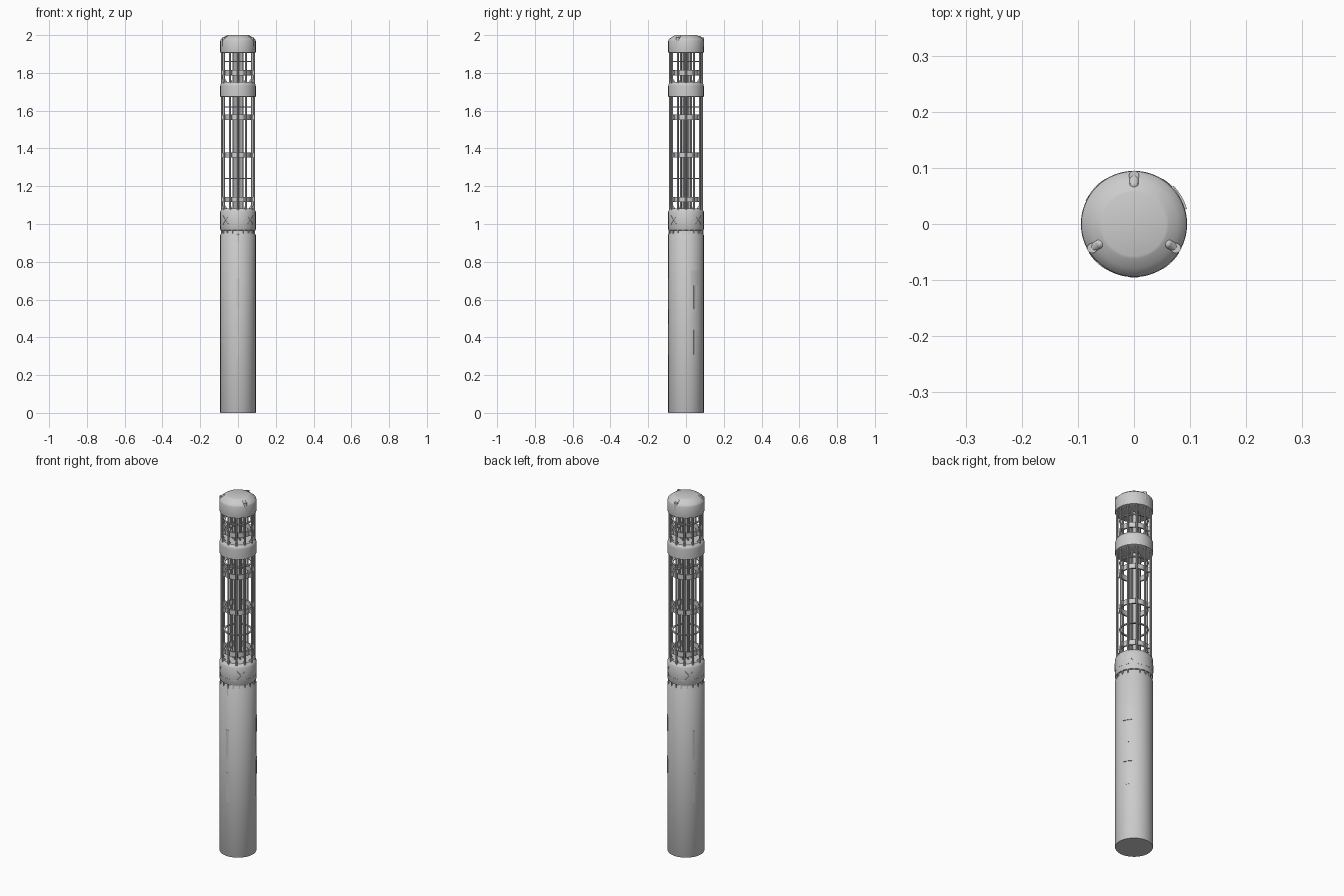
import bpy, bmesh
from math import sin, cos, pi, radians
from mathutils import Vector, Matrix

if "Cube" in bpy.data.objects:
    bpy.data.objects.remove(bpy.data.objects["Cube"])


def finish(name, bm, angle=35):
    bmesh.ops.recalc_face_normals(bm, faces=bm.faces)
    me = bpy.data.meshes.new(name)
    bm.to_mesh(me)
    bm.free()
    ob = bpy.data.objects.new(name, me)
    bpy.context.collection.objects.link(ob)
    bpy.ops.object.select_all(action='DESELECT')
    ob.select_set(True)
    bpy.context.view_layer.objects.active = ob
    bpy.ops.object.shade_smooth_by_angle(angle=radians(angle))
    return ob


def lathe(name, profile, n=64, closed=False):
    """Turn (radius, z) points about z; closed makes a hollow ring."""
    bm = bmesh.new()
    rings = [[bm.verts.new((r * cos(2 * pi * i / n), r * sin(2 * pi * i / n), z))
              for i in range(n)] for r, z in profile]
    pairs = list(zip(rings, rings[1:]))
    if closed:
        pairs.append((rings[-1], rings[0]))
    else:
        bm.faces.new(rings[0])
        bm.faces.new(rings[-1])
    for a, b in pairs:
        for i in range(n):
            j = (i + 1) % n
            bm.faces.new((a[i], a[j], b[j], b[i]))
    return finish(name, bm)


def add_rod(bm, p, q, r, seg=10):
    p, q = Vector(p), Vector(q)
    d = q - p
    m = Matrix.Translation((p + q) / 2) @ d.to_track_quat('Z', 'Y').to_matrix().to_4x4()
    bmesh.ops.create_cone(bm, cap_ends=True, segments=seg, radius1=r, radius2=r,
                          depth=d.length, matrix=m)


def add_patch(bm, a0, a1, z0, z1, r0, r1, rise=0, n=6):
    """Curved plate on the tube, between two angles in degrees."""
    cols = []
    for i in range(n + 1):
        t = i / n
        a = radians(a0 + (a1 - a0) * t)
        cols.append([bm.verts.new((r * cos(a), r * sin(a), z + rise * t))
                     for r, z in ((r0, z0), (r1, z0), (r1, z1), (r0, z1))])
    for c, d in zip(cols, cols[1:]):
        for k in range(4):
            m = (k + 1) % 4
            bm.faces.new((c[k], c[m], d[m], d[k]))
    bm.faces.new(cols[0])
    bm.faces.new(cols[-1])


def polar(r, deg, z):
    return (r * cos(radians(deg)), r * sin(radians(deg)), z)


# Solid tubes, collars and cap
lathe("handle_tube", [(.093, 0), (.094, .002), (.094, .942), (.086, .955), (.086, .972)])
lathe("lower_collar", [(.086, .966), (.092, .967), (.094, .971), (.094, 1.066),
                       (.091, 1.071), (.080, 1.083)])
lathe("middle_collar", [(.088, 1.672), (.094, 1.675), (.094, 1.73), (.093, 1.738),
                        (.090, 1.744), (.082, 1.752)])
lathe("top_cap", [(.088, 1.905), (.093, 1.907), (.094, 1.912), (.094, 1.97),
                  (.091, 1.977), (.078, 1.988), (.062, 1.998), (.057, 2.0)])

# Cage rods
bm = bmesh.new()
for i in range(12):
    for z0, z1 in ((1.06, 1.68), (1.735, 1.915)):
        add_rod(bm, polar(.085, i * 30, z0), polar(.085, i * 30, z1), .0045)
finish("cage_rods", bm)

# Inner core rods
bm = bmesh.new()
add_rod(bm, (0, 0, 1.07), (0, 0, 1.91), .012, 20)
for i in range(6):
    add_rod(bm, polar(.027, i * 60 + 30, 1.07), polar(.027, i * 60 + 30, 1.91), .005)
finish("core_rods", bm)

# Wide bands and thin hoops inside the cage
for z in (1.13, 1.365, 1.565, 1.80):
    lathe("cage_band", [(.064, z - .014), (.072, z - .014),
                        (.072, z + .014), (.064, z + .014)], 48, True)
for z in (1.24, 1.62, 1.86):
    lathe("cage_hoop", [(.064, z - .003), (.073, z - .003),
                        (.073, z + .003), (.064, z + .003)], 48, True)

# Clips tying the bands to alternate rods
bm = bmesh.new()
for z in (1.13, 1.365, 1.565, 1.80):
    for i in range(6):
        a = i * 60
        add_patch(bm, a - 4, a + 4, z - .012, z + .012, .068, .084, n=2)
finish("band_clips", bm)

# Fins where the rods enter the collars
bm = bmesh.new()
for z in (1.072, 1.742):
    for i in range(12):
        a = radians(i * 30)
        side = Vector((-sin(a), cos(a), 0)) * .003
        tri = [Vector(polar(r, i * 30, h)) for r, h in
               ((.062, z), (.090, z), (.088, z + .012), (.080, z + .026))]
        f = [bm.verts.new(p + side) for p in tri]
        b = [bm.verts.new(p - side) for p in tri]
        bm.faces.new(f)
        bm.faces.new(b)
        for k in range(4):
            m = (k + 1) % 4
            bm.faces.new((f[k], f[m], b[m], b[k]))
finish("rod_fins", bm)

# Ribs around the neck and small pegs below it
bm = bmesh.new()
for i in range(18):
    add_patch(bm, i * 20 - 12, i * 20 - 8, .946, .969, .084, .092, n=2)
add_rod(bm, polar(.089, 270, .905), polar(.089, 270, .948), .006, 12)
finish("neck_ribs", bm)

# Slanted trim on the lower collar, in mirrored pairs
bm = bmesh.new()
for i in range(4):
    for s in (-1, 1):
        c = i * 90
        add_patch(bm, c + s * 32, c + s * 58, .994, .999, .092, .0955, .048, 8)
    add_patch(bm, c - 32, c + 32, .994, .998, .092, .0947, n=14)
finish("collar_trim", bm)

# Raised strips on three sides of the handle, buttons on one side
bm = bmesh.new()
for a in (30, 150, 270):
    for z0, z1 in ((.31, .47), (.55, .71)):
        add_patch(bm, a - 4.5, a + 4.5, z0, z1, .092, .0955)
finish("handle_strips", bm)
bm = bmesh.new()
for z0, z1 in ((.44, .52), (.675, .755)):
    add_patch(bm, 16, 44, z0, z1, .091, .098, n=10)
finish("handle_buttons", bm)

# Three pegs with rounded slots on the cap
bm = bmesh.new()
for a in (90, 210, 330):
    add_rod(bm, polar(.086, a, 1.94), polar(.086, a, 1.987), .009, 20)
    add_rod(bm, polar(.068, a, 1.988), polar(.086, a, 1.976), .0095, 16)
    bmesh.ops.create_uvsphere(bm, u_segments=16, v_segments=8, radius=.0095,
                              matrix=Matrix.Translation(polar(.070, a, 1.987)))
finish("cap_pegs", bm)
